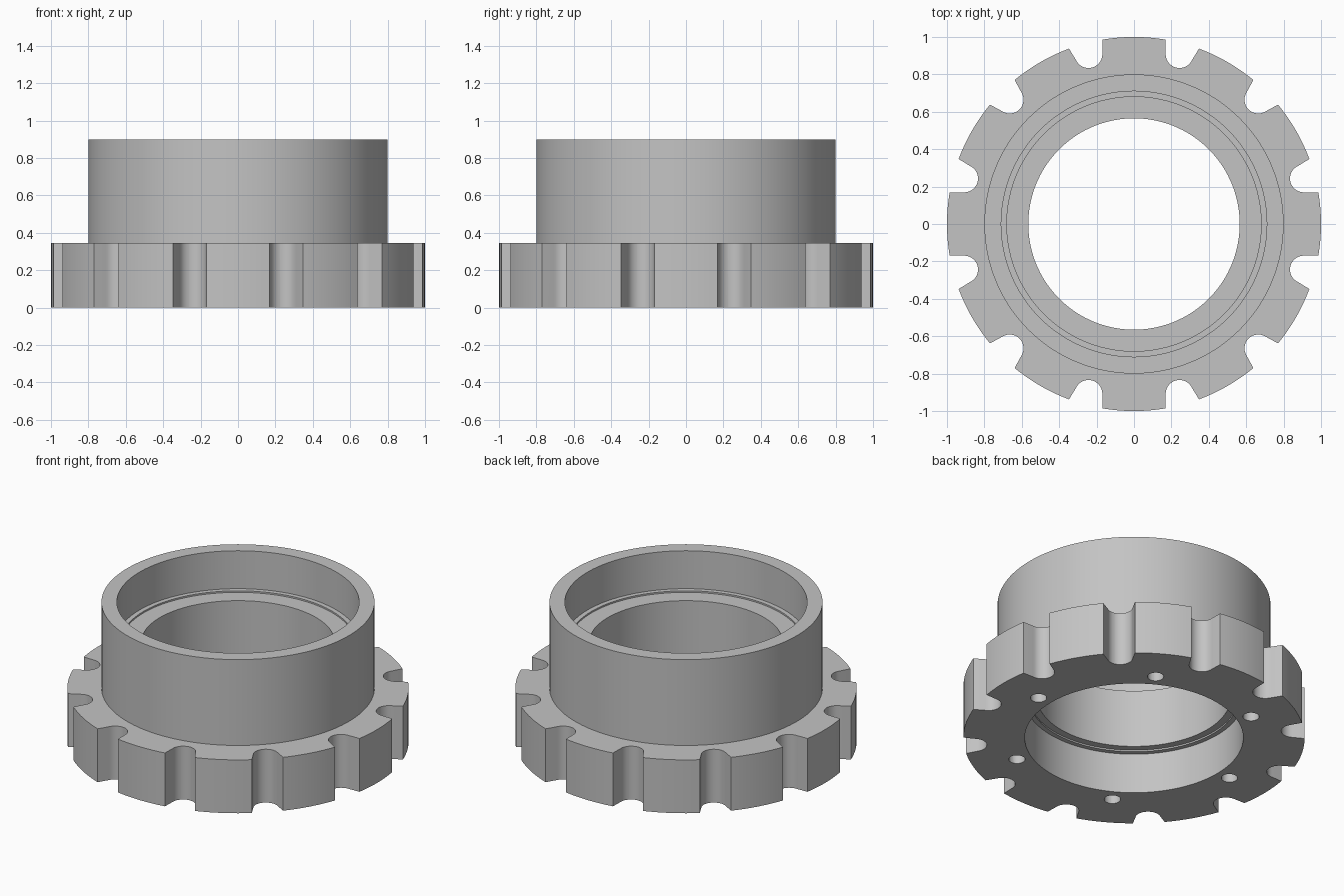
import bpy, bmesh
from math import sin, cos, pi, radians

if "Cube" in bpy.data.objects:
    bpy.data.objects.remove(bpy.data.objects["Cube"], do_unlink=True)

SEGMENTS = 144

grey = bpy.data.materials.new("plain grey")
grey.use_nodes = True
colour = (0.55, 0.55, 0.55, 1)
grey.diffuse_color = colour
grey.node_tree.nodes["Principled BSDF"].inputs["Base Color"].default_value = colour


def make_object(name, bm):
    bmesh.ops.recalc_face_normals(bm, faces=bm.faces)
    mesh = bpy.data.meshes.new(name)
    bm.to_mesh(mesh)
    bm.free()
    mesh.materials.append(grey)
    ob = bpy.data.objects.new(name, mesh)
    bpy.context.collection.objects.link(ob)
    return ob


def lathe(name, profile):
    """Revolve a closed (radius, height) profile around z."""
    bm = bmesh.new()
    rings = []
    for i in range(SEGMENTS):
        a = 2 * pi * i / SEGMENTS
        rings.append([bm.verts.new((r * cos(a), r * sin(a), z)) for r, z in profile])
    n = len(profile)
    for i, ring in enumerate(rings):
        nxt = rings[(i + 1) % SEGMENTS]
        for j in range(n):
            k = (j + 1) % n
            bm.faces.new((ring[j], nxt[j], nxt[k], ring[k]))
    return make_object(name, bm)


def add_prism(bm, outline, angle, z0, z1):
    """Extrude an (along radius, across) outline, turned to an angle."""
    c, s = cos(angle), sin(angle)
    low, high = ([bm.verts.new((u * c - v * s, u * s + v * c, z)) for u, v in outline]
                 for z in (z0, z1))
    bm.faces.new(low)
    bm.faces.new(high)
    for i in range(len(outline)):
        k = (i + 1) % len(outline)
        bm.faces.new((low[i], low[k], high[k], high[i]))


def arc(centre, radius, start, end, steps):
    return [(centre + radius * cos(start + (end - start) * i / steps),
             radius * sin(start + (end - start) * i / steps)) for i in range(steps + 1)]


# Flanged collar with stepped ledges inside the bore
collar = lathe("flanged_collar", [
    (0.64, 0), (1, 0), (1, 0.345), (0.8, 0.345), (0.8, 0.9), (0.71, 0.9),
    (0.71, 0.655), (0.68, 0.655), (0.68, 0.645), (0.565, 0.645),
    (0.565, 0.27), (0.61, 0.27), (0.61, 0.26), (0.64, 0.26)])

# Round-bottomed rim notches and blind holes under the flange
bm = bmesh.new()
notch = [(1.1, 0.124)] + arc(0.94, 0.074, radians(100), radians(260), 16) + [(1.1, -0.124)]
hole = arc(0.73, 0.048, 0, 2 * pi, 24)[:-1]
for i in range(12):
    add_prism(bm, notch, radians(15 + 30 * i), -0.1, 0.45)
for i in range(6):
    add_prism(bm, hole, radians(60 * i), -0.1, 0.2)
cutter = make_object("notch_and_hole_cutter", bm)
cutter.hide_render = True

cut = collar.modifiers.new("cuts", "BOOLEAN")
cut.operation = "DIFFERENCE"
cut.solver = "EXACT"
cut.object = cutter

bpy.ops.object.select_all(action="DESELECT")
collar.select_set(True)
bpy.context.view_layer.objects.active = collar
bpy.ops.object.modifier_apply(modifier=cut.name)
bpy.data.objects.remove(cutter, do_unlink=True)
bpy.ops.object.shade_smooth_by_angle(angle=radians(25))
